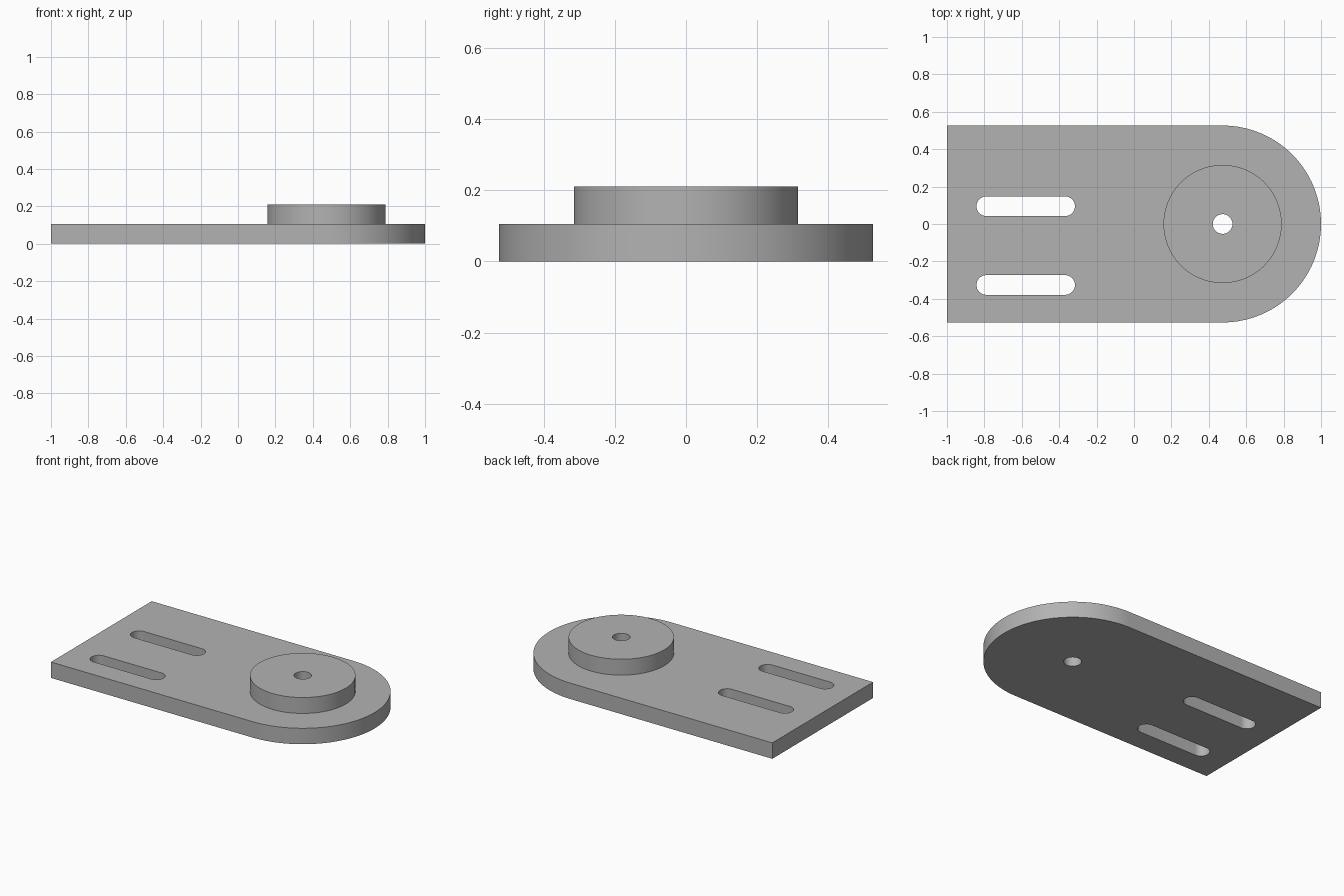
import bpy
import bmesh
from math import pi, cos, sin, radians

cube = bpy.data.objects.get("Cube")
if cube:
    bpy.data.objects.remove(cube, do_unlink=True)

U = 1 / 19                    # drawing unit
THICK = 2 * U                 # plate thickness
PIVOT = 9 * U                 # x of the round end, boss and bore

grey = bpy.data.materials.new("plain grey")
grey.use_nodes = True
colour = (0.45, 0.45, 0.45, 1)
grey.diffuse_color = colour
grey.node_tree.nodes["Principled BSDF"].inputs["Base Color"].default_value = colour


def arc(cx, cy, r, start, end, steps):
    """Points along an arc, both ends included."""
    angles = [start + (end - start) * i / steps for i in range(steps + 1)]
    return [(cx + r * cos(a), cy + r * sin(a)) for a in angles]


def prism(name, outline, z0, z1):
    """Extrude a counter-clockwise outline from z0 to z1."""
    bm = bmesh.new()
    base = bm.faces.new([bm.verts.new((x, y, z0)) for x, y in outline])
    top = bmesh.ops.extrude_face_region(bm, geom=[base])["geom"]
    verts = [g for g in top if isinstance(g, bmesh.types.BMVert)]
    bmesh.ops.translate(bm, verts=verts, vec=(0, 0, z1 - z0))
    bmesh.ops.recalc_face_normals(bm, faces=bm.faces)
    mesh = bpy.data.meshes.new(name)
    bm.to_mesh(mesh)
    bm.free()
    mesh.materials.append(grey)
    obj = bpy.data.objects.new(name, mesh)
    bpy.context.collection.objects.link(obj)
    return obj


def circle(r, steps):
    return arc(PIVOT, 0, r, 0, 2 * pi, steps)[:-1]


def slot(x0, x1, y, r):
    return arc(x1, y, r, -pi / 2, pi / 2, 24) + arc(x0, y, r, pi / 2, 3 * pi / 2, 24)


def combine(target, tool, operation):
    """Apply a boolean and discard the tool object."""
    tool.hide_render = True
    mod = target.modifiers.new(operation, 'BOOLEAN')
    mod.operation, mod.solver, mod.object = operation, 'EXACT', tool
    bpy.context.view_layer.objects.active = target
    bpy.ops.object.modifier_apply(modifier=mod.name)
    bpy.data.objects.remove(tool, do_unlink=True)


# Base plate with one square end and one round end
half = 10 * U
outline = [(-1, half), (-1, -half)] + arc(PIVOT, 0, half, -pi / 2, pi / 2, 64)
plate = prism("mounting_plate", outline, 0, THICK)

# Raised round boss, sunk into the plate
combine(plate, prism("boss", circle(6 * U, 96), THICK / 2, 2 * THICK), 'UNION')

# Bore through boss and plate
combine(plate, prism("bore_cutter", circle(U, 48), -THICK, 3 * THICK), 'DIFFERENCE')

# Two long rounded slots, set off-centre
for y in (0.095, -0.326):
    cutter = prism("slot_cutter", slot(-15 * U, -7 * U, y, U), -THICK, 2 * THICK)
    combine(plate, cutter, 'DIFFERENCE')

# Smooth curved walls, crisp rims
bpy.ops.object.select_all(action='DESELECT')
plate.select_set(True)
bpy.context.view_layer.objects.active = plate
bpy.ops.object.shade_smooth_by_angle(angle=radians(30))
